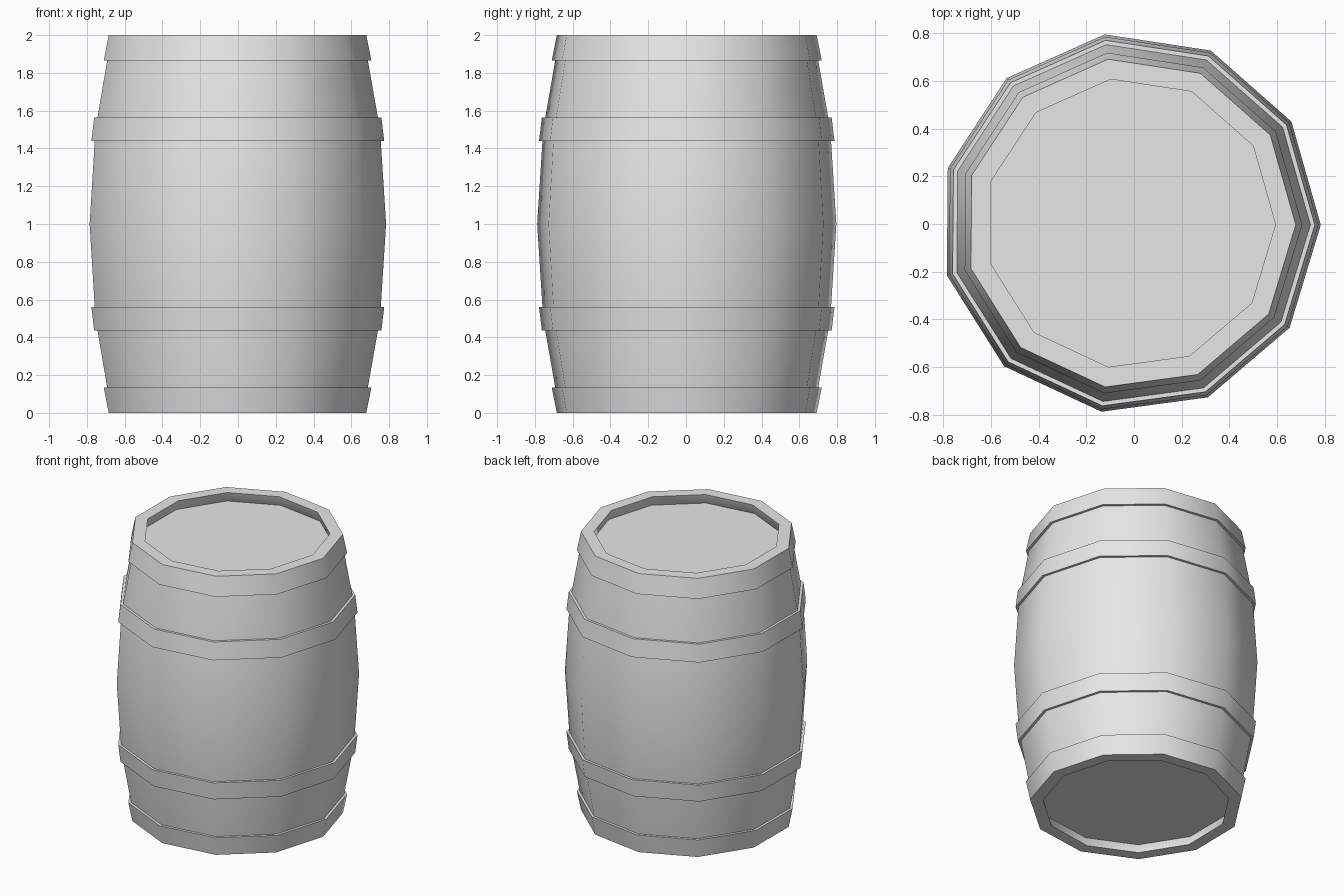
import bpy
import bmesh
import math

cube = bpy.data.objects.get("Cube")
if cube:
    bpy.data.objects.remove(cube, do_unlink=True)

SIDES = 11
TURN = math.radians(-0.5)
CENTRE = (-0.016, 0.003)

grey = bpy.data.materials.new("plain_grey")
grey.use_nodes = True
grey.diffuse_color = (0.8, 0.8, 0.8, 1)
grey.node_tree.nodes["Principled BSDF"].inputs["Base Color"].default_value = (0.8, 0.8, 0.8, 1)


def lathe(name, profile, closed=True, cap=False):
    """Spin a (radius, height) profile around the barrel axis."""
    bm = bmesh.new()
    rings = []
    for r, z in profile:
        angles = [TURN + math.tau * i / SIDES for i in range(SIDES)]
        rings.append([bm.verts.new((CENTRE[0] + r * math.cos(a), CENTRE[1] + r * math.sin(a), z))
                      for a in angles])
    pairs = list(zip(rings, rings[1:]))
    if closed:
        pairs.append((rings[-1], rings[0]))
    for low, high in pairs:
        for i in range(SIDES):
            j = (i + 1) % SIDES
            bm.faces.new((low[i], low[j], high[j], high[i]))
    if cap:
        bm.faces.new(rings[0])
        bm.faces.new(rings[-1])
    bmesh.ops.recalc_face_normals(bm, faces=bm.faces)
    mesh = bpy.data.meshes.new(name)
    bm.to_mesh(mesh)
    bm.free()
    mesh.materials.append(grey)
    obj = bpy.data.objects.new(name, mesh)
    bpy.context.collection.objects.link(obj)
    bpy.ops.object.select_all(action="DESELECT")
    obj.select_set(True)
    bpy.context.view_layer.objects.active = obj
    bpy.ops.object.shade_smooth_by_angle(angle=math.radians(40))
    return obj


def flip(profile):
    """Mirror a profile from the upper half to the lower half."""
    return [(r, 2 - z) for r, z in profile]


# Bulging staves, closed at both ends by the recessed heads
upper = [(0.8, 1.0), (0.768, 1.5), (0.692, 1.93), (0.63, 1.93)]
lathe("barrel_body", flip(upper)[:0:-1] + upper, closed=False, cap=True)

# Rim hoops form the raised lips; belly hoops sit around the staves
rim = [(0.61, 2.0), (0.695, 2.0), (0.722, 1.865), (0.68, 1.865), (0.63, 1.93)]
belly = [(0.74, 1.565), (0.775, 1.565), (0.79, 1.44), (0.74, 1.44)]
for part, profile in (("rim_hoop", rim), ("belly_hoop", belly)):
    lathe("upper_" + part, profile)
    lathe("lower_" + part, flip(profile))
